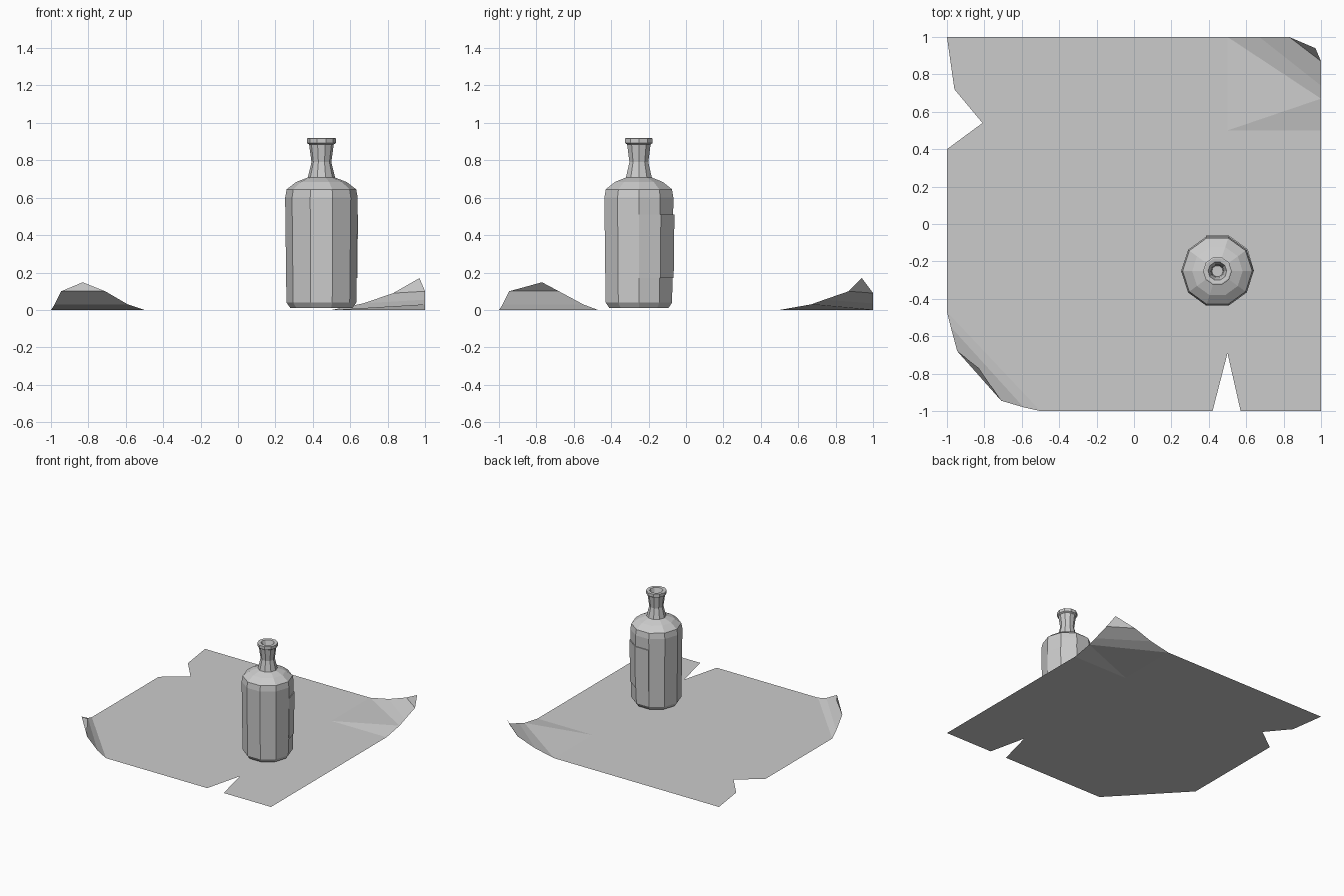
import bpy, bmesh
from math import cos, sin, radians

if "Cube" in bpy.data.objects:
    bpy.data.objects.remove(bpy.data.objects["Cube"])

CX, CY, SIDES = 0.446, -0.252, 10


def finish(bm, name):
    mesh = bpy.data.meshes.new(name)
    bm.to_mesh(mesh)
    bm.free()
    obj = bpy.data.objects.new(name, mesh)
    bpy.context.collection.objects.link(obj)
    return obj


def ring_point(r, z, i):
    a = radians(36 * i)
    return (CX + r * cos(a), CY + r * sin(a), z)


# Torn sheet: flat area with notches, then two curled corners made of strips
bm = bmesh.new()
cache = {}


def vert(p):
    p = tuple(p) if len(p) == 3 else (p[0], p[1], 0)
    if p not in cache:
        cache[p] = bm.verts.new(p)
    return cache[p]


def face(*pts):
    bm.faces.new([vert(p) for p in pts])


def curl(inner, rows, tip):
    face(inner, rows[0][0], rows[0][1])
    for (a, b), (c, d) in zip(rows, rows[1:]):
        face(a, c, d, b)
    face(rows[-1][0], tip, rows[-1][1])


face((-1, 1), (-1 + 0.04, 0.72), (-0.81, 0.54), (-1, 0.4), (-1, -0.47),
     (-0.5, -0.5), (-0.5, -1), (0.42, -1), (0.5, -0.69), (0.57, -1),
     (1, -1), (1, 0.5), (0.5, 0.5), (0.5, 1))
curl((-0.5, -0.5),
     [((-1, -0.47, 0), (-0.5, -1, 0)),
      ((-0.98, -0.55, 0.03), (-0.59, -0.98, 0.03)),
      ((-0.945, -0.68, 0.1), (-0.71, -0.945, 0.1))],
     (-0.83, -0.77, 0.148))
face((0.5, 0.5), (1, 0.5), (1, 0.67, 0.03))
curl((0.5, 0.5),
     [((1, 0.67, 0.03), (0.5, 1, 0)),
      ((1, 0.74, 0.055), (0.67, 1, 0.035)),
      ((1, 0.87, 0.1), (0.83, 1, 0.09))],
     (0.97, 0.94, 0.17))
bmesh.ops.recalc_face_normals(bm, faces=bm.faces)
bm.normal_update()
if sum(f.normal.z * f.calc_area() for f in bm.faces) < 0:
    bmesh.ops.reverse_faces(bm, faces=bm.faces)
finish(bm, "torn_sheet")

# Bottle: ten-sided lathe of the outer profile, lip and mouth recess
profile = [(0.166, 0.01), (0.187, 0.04), (0.194, 0.60), (0.186, 0.645),
           (0.135, 0.684), (0.073, 0.708), (0.053, 0.79), (0.066, 0.885),
           (0.077, 0.892), (0.077, 0.917), (0.07, 0.92), (0.05, 0.917),
           (0.035, 0.87), (0.03, 0.80)]
bm = bmesh.new()
rings = [[bm.verts.new(ring_point(r, z, i)) for i in range(SIDES)]
         for r, z in profile]
for lo, hi in zip(rings, rings[1:]):
    for i in range(SIDES):
        j = (i + 1) % SIDES
        bm.faces.new((lo[i], lo[j], hi[j], hi[i]))
bm.faces.new(rings[0][::-1])
bm.faces.new(rings[-1])
finish(bm, "bottle")

# Label: thin raised panel over three sides at the back right
bm = bmesh.new()
grid = []
for i in range(4):
    col = []
    for z in (0.17, 0.51):
        r = 0.187 + 0.007 * (z - 0.04) / 0.56
        out = 0.003 if i == 0 else 0.007
        col.append((bm.verts.new(ring_point(r, z, i)),
                    bm.verts.new(ring_point(r + out, z, i))))
    grid.append(col)
for (a, b), (c, d) in zip(grid, grid[1:]):
    bm.faces.new((a[1], c[1], d[1], b[1]))
    bm.faces.new((a[0], c[0], c[1], a[1]))
    bm.faces.new((b[1], d[1], d[0], b[0]))
for (a, b), flip in ((grid[0], False), (grid[-1], True)):
    loop = [a[0], a[1], b[1], b[0]]
    bm.faces.new(loop[::-1] if flip else loop)
finish(bm, "bottle_label")
